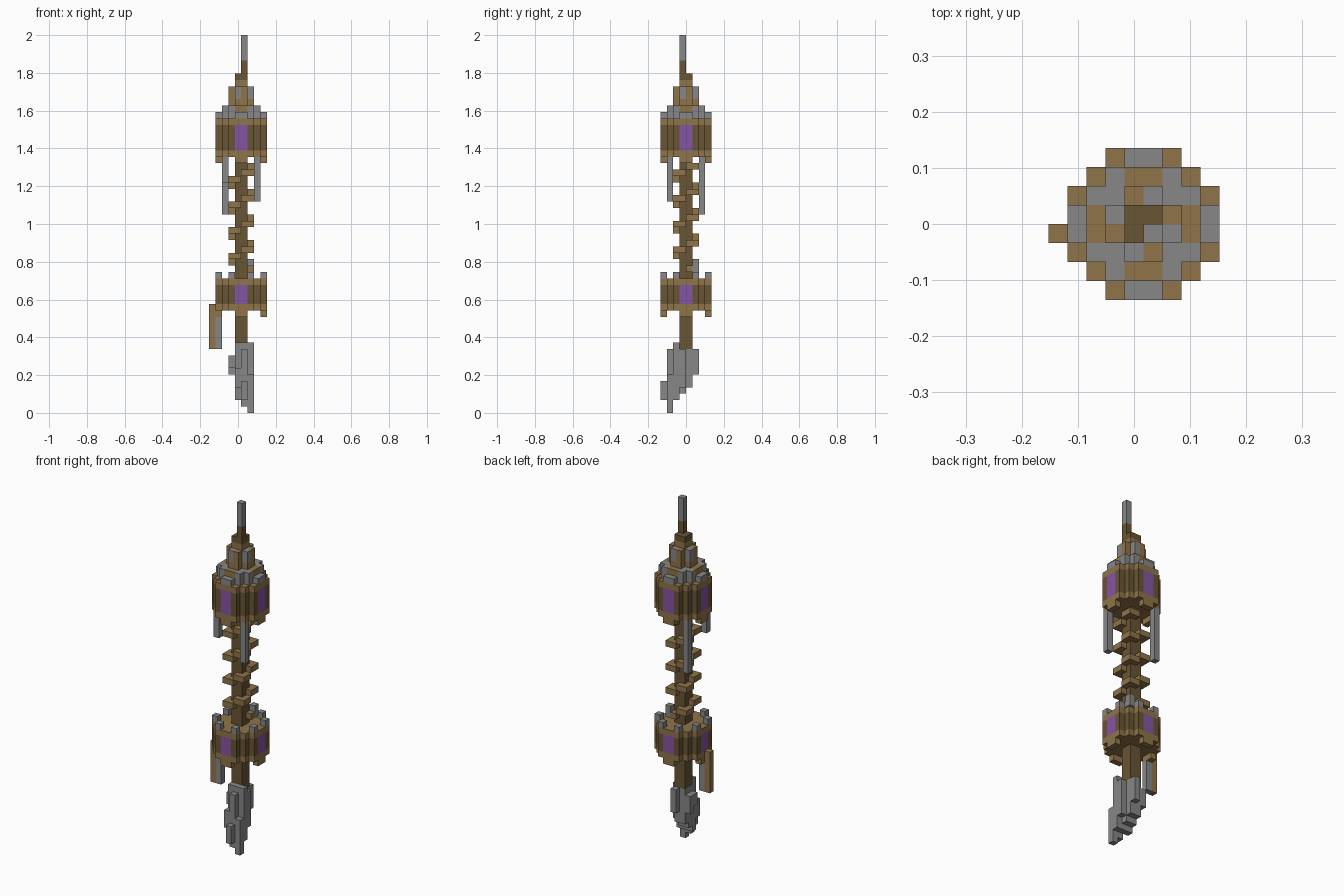
import bpy
import bmesh
from mathutils import Vector

cube = bpy.data.objects.get("Cube")
if cube:
    bpy.data.objects.remove(cube, do_unlink=True)

V = 2 / 59  # edge of one block
COLOURS = {
    "grey_stone": (0.25, 0.245, 0.25),
    "brown_wood": (0.275, 0.175, 0.067),
    "dark_wood": (0.14, 0.09, 0.034),
    "purple_glass": (0.235, 0.09, 0.36),
}
GREY, BROWN, DARK, PURPLE = range(4)
MATS = []
for name, rgb in COLOURS.items():
    m = bpy.data.materials.new(name)
    m.use_nodes = True
    m.diffuse_color = (*rgb, 1)
    bsdf = m.node_tree.nodes["Principled BSDF"]
    bsdf.inputs["Base Color"].default_value = (*rgb, 1)
    bsdf.inputs["Roughness"].default_value = 0.9
    MATS.append(m)

parts = {}


def fill(part, columns, k0, k1, mat):
    """Stack blocks of one colour over a set of (i, j) columns."""
    cells = parts.setdefault(part, {})
    for i, j in columns:
        for k in range(k0, k1):
            cells[i, j, k] = mat


def turned(i, j):
    """The four quarter turns of a column about the axis."""
    out = []
    dx, dy = i - 4.5, j - 3.5
    for _ in range(4):
        out.append((round(dx + 4.5), round(dy + 3.5)))
        dx, dy = -dy, dx
    return out


def disc(radius, limit):
    """Square of columns with its corners trimmed."""
    return [(i, j) for i in range(9) for j in range(8)
            if max(abs(i - 4.5), abs(j - 3.5)) < radius
            and abs(i - 4.5) + abs(j - 3.5) < limit]


CORE = disc(1, 2)
WIDE = disc(4, 5.5)
SIDES = turned(4, 0) + turned(5, 0)


def drum(part, bottom, top):
    """Plank drum with wooden hoops, windows and feet."""
    fill(part, SIDES, bottom - 1, bottom, BROWN)
    fill(part, WIDE, bottom, bottom + 1, BROWN)
    fill(part, WIDE, bottom + 1, top - 1, DARK)
    fill(part, SIDES, bottom + 1, top - 1, PURPLE)
    fill(part, WIDE, top - 1, top, BROWN)


drum("upper_drum", 40, 46)
drum("lower_drum", 16, 21)
fill("battlements", turned(3, 0) + turned(6, 0), 21, 22, GREY)

# stepped roof and spire
fill("roof", SIDES, 46, 47, GREY)
fill("roof", disc(3, 4.5), 46, 48, GREY)
fill("roof", turned(4, 1) + turned(5, 1), 46, 48, BROWN)
fill("roof", disc(2, 2.5), 48, 49, BROWN)
fill("roof", turned(5, 2), 49, 51, BROWN)
fill("roof", turned(4, 2), 49, 51, GREY)
fill("roof", CORE, 49, 52, BROWN)
fill("spire", CORE, 52, 53, DARK)
fill("spire", [(5, 3)], 53, 55, DARK)
fill("spire", [(5, 3)], 55, 59, GREY)

# hanging rods under the upper drum
for column, low in (((2, 6), 31), ((7, 1), 33), ((2, 1), 36)):
    fill("hanging_rods", [column], low, 40, GREY)

# core post with winding steps
fill("core_post", CORE, 21, 40, DARK)
corners = turned(6, 2)
for k in range(22, 39):
    ci, cj = corners[(k - 37) % 4]
    inward_i = ci + (1 if ci < 4 else -1)
    inward_j = cj + (1 if cj < 3 else -1)
    fill("winding_steps", [(ci, cj), (inward_i, cj), (ci, inward_j)], k, k + 1, BROWN)
fill("winding_steps", [(6, 5)], 22, 24, GREY)

# side hanger and lower stem
fill("side_hanger", [(0, 3)], 10, 17, BROWN)
fill("side_hanger", [(1, 3)], 10, 15, GREY)
fill("lower_stem", CORE, 10, 16, DARK)

# curved stone tail: column, bottom, top
TAIL = [(6, 1, 0, 6), (6, 2, 2, 11), (5, 1, 1, 10), (5, 0, 2, 5), (5, 2, 2, 11),
        (4, 1, 4, 7), (4, 2, 2, 11), (4, 3, 3, 10), (5, 3, 3, 10), (6, 3, 4, 10),
        (4, 4, 4, 10), (5, 4, 4, 10), (5, 5, 6, 10), (3, 3, 7, 9), (3, 4, 6, 9)]
for i, j, low, high in TAIL:
    fill("stone_tail", [(i, j)], low, high, GREY)

# build only the outer block faces of each part
solid = {c for cells in parts.values() for c in cells}
AXES = [Vector(a) for a in ((1, 0, 0), (0, 1, 0), (0, 0, 1))]
origin = Vector((-4.5, -4, 0))
for part, cells in parts.items():
    bm = bmesh.new()
    for cell, mat in cells.items():
        centre = Vector(cell) + Vector((0.5, 0.5, 0.5)) + origin
        for a in range(3):
            for s in (-1, 1):
                n = AXES[a] * s
                if tuple(int(c + d) for c, d in zip(cell, n)) in solid:
                    continue
                u = AXES[(a + 1) % 3] / 2
                w = AXES[(a + 2) % 3] / 2 * s
                mid = centre + n / 2
                ring = (mid - u - w, mid + u - w, mid + u + w, mid - u + w)
                face = bm.faces.new([bm.verts.new(p * V) for p in ring])
                face.material_index = mat
    bmesh.ops.remove_doubles(bm, verts=bm.verts[:], dist=V / 100)
    mesh = bpy.data.meshes.new(part)
    bm.to_mesh(mesh)
    bm.free()
    for m in MATS:
        mesh.materials.append(m)
    bpy.context.collection.objects.link(bpy.data.objects.new(part, mesh))
